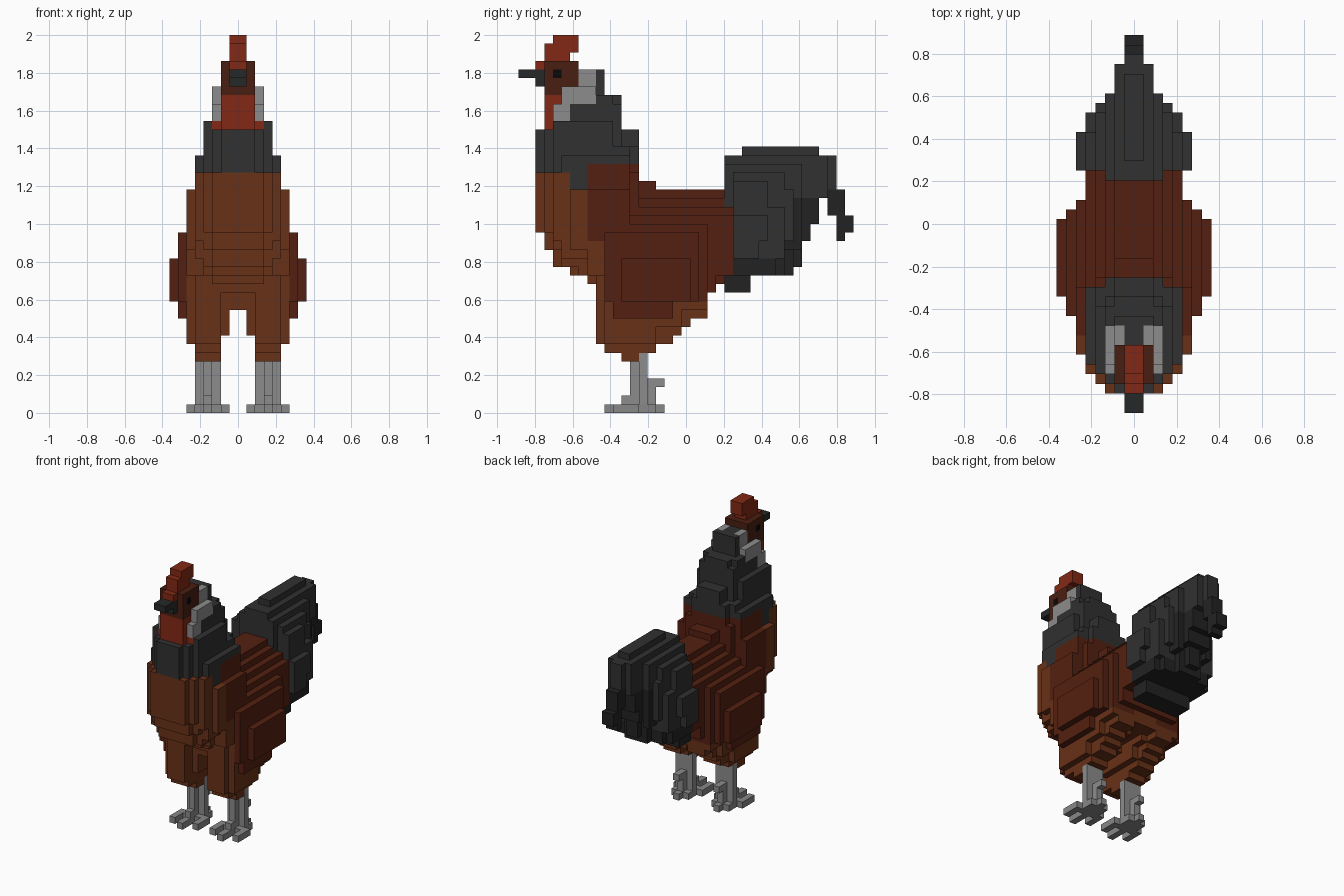
import bpy, bmesh
from mathutils import Vector

if "Cube" in bpy.data.objects:
    bpy.data.objects.remove(bpy.data.objects["Cube"])

U = 1 / 22          # voxel edge
CELLS = {}          # (x, y, z) on the right half -> part name


def slab(part, x0, x1, *rows):
    """Fill half-model columns x0..x1 with rows of (z0, z1, y0, y1)."""
    for z0, z1, y0, y1 in rows:
        for x in range(x0, x1):
            for y in range(y0, y1):
                for z in range(z0, z1):
                    CELLS[x, y, z] = part


def paint(part, x0, x1, z0, z1, y0, y1):
    """Recolour voxels that already exist."""
    for (x, y, z) in list(CELLS):
        if x0 <= x < x1 and y0 <= y < y1 and z0 <= z < z1:
            CELLS[x, y, z] = part


# Breast and belly: slabs get smaller toward the outside
slab("breast", 0, 2, (27, 28, 2, 14), (26, 27, 2, 16), (25, 26, 2, 25))
slab("breast", 0, 3, (24, 28, 2, 14), (21, 25, 2, 25), (19, 21, 3, 25), (17, 19, 4, 25),
     (16, 17, 6, 25), (15, 16, 8, 24), (14, 15, 9, 23), (12, 14, 11, 22))
slab("breast", 3, 4, (24, 28, 3, 14), (21, 24, 3, 25), (19, 21, 4, 25), (17, 19, 5, 25),
     (16, 17, 7, 25), (14, 16, 9, 23), (12, 14, 9, 22))
slab("breast", 4, 5, (23, 28, 4, 13), (20, 23, 4, 25), (18, 20, 5, 25), (16, 18, 8, 25),
     (14, 16, 9, 23), (12, 14, 9, 22))
slab("breast", 5, 6, (22, 26, 6, 13), (19, 22, 6, 22), (16, 19, 8, 22), (12, 16, 10, 22))

# Thighs
slab("breast", 1, 2, (9, 11, 11, 18), (11, 12, 11, 20))
slab("breast", 2, 5, (6, 7, 12, 14), (7, 8, 10, 16), (8, 9, 9, 18), (9, 10, 9, 19),
     (10, 11, 9, 20), (11, 12, 9, 22), (12, 14, 9, 22))
slab("breast", 5, 6, (8, 10, 10, 16), (10, 12, 10, 19))

# Neck
slab("neck", 0, 2, (37, 40, 7, 10), (31, 37, 5, 12), (28, 33, 2, 14))
slab("neck", 2, 3, (28, 31, 3, 14), (31, 33, 3, 12), (33, 36, 5, 12), (36, 37, 6, 11))
slab("neck", 3, 4, (28, 31, 4, 13), (31, 34, 4, 11))
slab("neck", 4, 5, (28, 30, 5, 13))
paint("neck", 4, 6, 26, 28, 6, 8)

# Back and wings
for box in ((20, 29, 8, 25), (16, 20, 10, 25), (14, 16, 15, 25)):
    paint("back_and_wings", 0, 6, *box)
paint("back_and_wings", 2, 6, 13, 16, 11, 23)
slab("back_and_wings", 6, 7, (13, 21, 10, 21), (11, 13, 11, 18))
slab("back_and_wings", 7, 8, (13, 18, 12, 20))

# Tail: a wedge, lower and shorter toward the outside
slab("tail", 0, 1, (30, 31, 26, 35), (25, 30, 24, 37), (22, 25, 24, 35), (20, 22, 24, 34),
     (17, 20, 24, 33), (16, 17, 24, 32), (14, 16, 24, 27))
slab("tail", 1, 2, (25, 30, 24, 36), (22, 25, 24, 35), (20, 22, 24, 34),
     (16, 20, 24, 32), (14, 16, 24, 27))
slab("tail", 2, 3, (19, 29, 24, 33), (16, 19, 24, 31), (14, 16, 24, 27))
slab("tail", 3, 4, (26, 28, 25, 31), (20, 26, 25, 32), (16, 20, 25, 31), (14, 16, 24, 27))
slab("tail", 4, 5, (24, 27, 25, 29), (18, 24, 25, 31), (16, 18, 25, 30))
slab("tail", 5, 6, (20, 23, 25, 29), (18, 20, 25, 28))
slab("tail_underfeathers", 0, 1, (23, 26, 36, 38), (21, 23, 37, 39), (20, 21, 37, 38))
paint("tail_underfeathers", 0, 3, 16, 25, 31, 36)
paint("tail_underfeathers", 0, 6, 16, 18, 25, 33)
paint("tail_underfeathers", 0, 4, 14, 16, 24, 27)

# Head, comb, wattle, beak, eyes and ear feathers
slab("head", 0, 2, (37, 41, 3, 7), (35, 37, 5, 7))
slab("comb", 0, 1, (43, 44, 4, 7), (42, 43, 3, 7), (41, 42, 3, 6), (40, 41, 2, 4))
slab("wattle", 0, 2, (33, 37, 3, 5))
slab("wattle", 2, 3, (33, 34, 4, 5))
slab("beak", 0, 1, (39, 40, 0, 3), (38, 39, 2, 3))
slab("eyes", 1, 2, (39, 40, 4, 5))
slab("ear_feathers", 1, 2, (38, 40, 7, 9))
slab("ear_feathers", 2, 3, (36, 38, 5, 9), (34, 36, 4, 6))

# Legs and feet
slab("legs", 2, 5, (1, 7, 14, 15))
slab("legs", 3, 4, (1, 8, 13, 15), (1, 4, 15, 16), (3, 4, 16, 17), (1, 2, 12, 13))
slab("feet", 2, 5, (0, 1, 13, 16))
slab("feet", 3, 4, (0, 1, 10, 17))
for toe in (1, 5):
    slab("feet", toe, toe + 1, (0, 1, 11, 14))

COLOURS = {
    "breast": (0.41, 0.19, 0.09), "back_and_wings": (0.33, 0.125, 0.065),
    "neck": (0.19, 0.19, 0.19), "tail": (0.19, 0.19, 0.19),
    "tail_underfeathers": (0.135, 0.135, 0.135), "head": (0.29, 0.12, 0.07),
    "comb": (0.51, 0.16, 0.08), "wattle": (0.51, 0.16, 0.08),
    "beak": (0.15, 0.16, 0.16), "eyes": (0.03, 0.03, 0.03),
    "ear_feathers": (0.55, 0.55, 0.55), "legs": (0.55, 0.55, 0.55),
    "feet": (0.53, 0.53, 0.53),
}


def linear(c):
    return ((c + 0.055) / 1.055) ** 2.4


# Mirror the half model, then skin each part with its exposed faces only
FULL = dict(CELLS)
FULL.update({(-1 - x, y, z): p for (x, y, z), p in CELLS.items()})
AXES = [Vector((1, 0, 0)), Vector((0, 1, 0)), Vector((0, 0, 1))]

for part, rgb in COLOURS.items():
    bm = bmesh.new()
    for cell, owner in FULL.items():
        if owner != part:
            continue
        low = Vector(cell)
        for a in range(3):
            b, c = AXES[(a + 1) % 3], AXES[(a + 2) % 3]
            for side in (0, 1):
                near = list(cell)
                near[a] += 2 * side - 1
                if tuple(near) in FULL:
                    continue
                o = low + AXES[a] * side
                quad = [o, o + b, o + b + c, o + c]
                if side == 0:
                    quad.reverse()
                bm.faces.new([bm.verts.new((v - Vector((0, 19.5, 0))) * U) for v in quad])
    bmesh.ops.remove_doubles(bm, verts=bm.verts, dist=1e-4)
    bmesh.ops.dissolve_limit(bm, angle_limit=0.01, verts=bm.verts, edges=bm.edges)
    mesh = bpy.data.meshes.new(part)
    bm.to_mesh(mesh)
    bm.free()
    mat = bpy.data.materials.new(part)
    mat.diffuse_color = (*[linear(v) for v in rgb], 1)
    mat.use_nodes = True
    mat.node_tree.nodes["Principled BSDF"].inputs["Base Color"].default_value = mat.diffuse_color
    mesh.materials.append(mat)
    bpy.context.collection.objects.link(bpy.data.objects.new(part, mesh))
